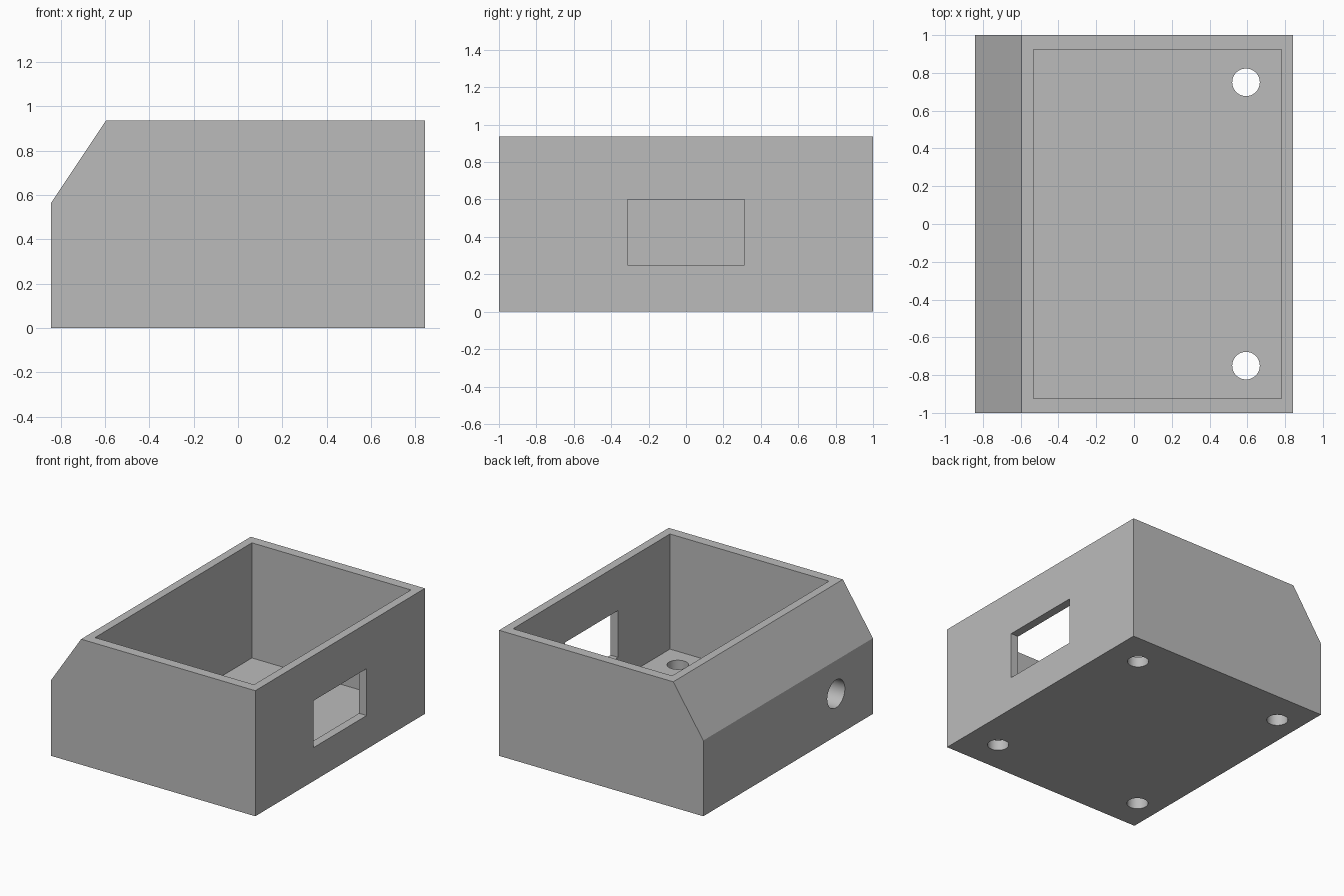
import bpy, bmesh
from math import radians
from mathutils import Matrix, Vector

if "Cube" in bpy.data.objects:
    bpy.data.objects.remove(bpy.data.objects["Cube"], do_unlink=True)

HALF_X, HALF_Y, HEIGHT = 0.843, 1.0, 0.937
FLOOR = 0.078

grey = bpy.data.materials.new("plain grey")
grey.use_nodes = True
colour = (0.5, 0.5, 0.5, 1)
grey.diffuse_color = colour
grey.node_tree.nodes["Principled BSDF"].inputs["Base Color"].default_value = colour


def make_object(name, bm):
    bmesh.ops.recalc_face_normals(bm, faces=bm.faces)
    mesh = bpy.data.meshes.new(name)
    bm.to_mesh(mesh)
    bm.free()
    mesh.materials.append(grey)
    obj = bpy.data.objects.new(name, mesh)
    bpy.context.collection.objects.link(obj)
    return obj


def box(name, low, high):
    low, high = Vector(low), Vector(high)
    bm = bmesh.new()
    bmesh.ops.create_cube(bm, size=1, matrix=Matrix.Translation((low + high) / 2)
                          @ Matrix.Diagonal((*(high - low), 1)))
    return make_object(name, bm)


def cylinder(name, centre, radius, depth, axis="Z"):
    turn = Matrix.Rotation(radians(90), 4, "Y") if axis == "X" else Matrix()
    bm = bmesh.new()
    bmesh.ops.create_cone(bm, cap_ends=True, segments=48, radius1=radius, radius2=radius,
                          depth=depth, matrix=Matrix.Translation(centre) @ turn)
    return make_object(name, bm)


# Solid body: side profile with a sloped shoulder, extruded front to back
profile = [(-HALF_X, 0), (HALF_X, 0), (HALF_X, HEIGHT), (-0.595, HEIGHT), (-HALF_X, 0.565)]
bm = bmesh.new()
face = bm.faces.new([bm.verts.new((x, -HALF_Y, z)) for x, z in profile])
extruded = bmesh.ops.extrude_face_region(bm, geom=[face])["geom"]
bmesh.ops.translate(bm, vec=(0, 2 * HALF_Y, 0),
                    verts=[v for v in extruded if isinstance(v, bmesh.types.BMVert)])
enclosure = make_object("enclosure_body", bm)

# Cutters: open cavity, side window, cable hole and four base screw holes
cutters = [
    box("cavity_cutter", (-0.533, -0.925, FLOOR), (0.78, 0.925, HEIGHT + 0.2)),
    box("window_cutter", (0.7, -0.313, 0.25), (1.0, 0.313, 0.6)),
    cylinder("cable_hole_cutter", (-0.7, -0.565, 0.316), 0.104, 0.5, "X"),
]
for x in (-0.66, 0.593):
    for y in (-0.75, 0.75):
        cutters.append(cylinder("screw_hole_cutter", (x, y, 0), 0.073, 0.2))

# Cut each opening into the body and discard its cutter
bpy.ops.object.select_all(action="DESELECT")
bpy.context.view_layer.objects.active = enclosure
enclosure.select_set(True)
for cutter in cutters:
    cutter.hide_render = True
    cut = enclosure.modifiers.new("cut", "BOOLEAN")
    cut.operation, cut.solver, cut.object = "DIFFERENCE", "EXACT", cutter
    bpy.ops.object.modifier_apply(modifier=cut.name)
    bpy.data.objects.remove(cutter, do_unlink=True)

bpy.ops.object.shade_smooth_by_angle(angle=radians(30))
